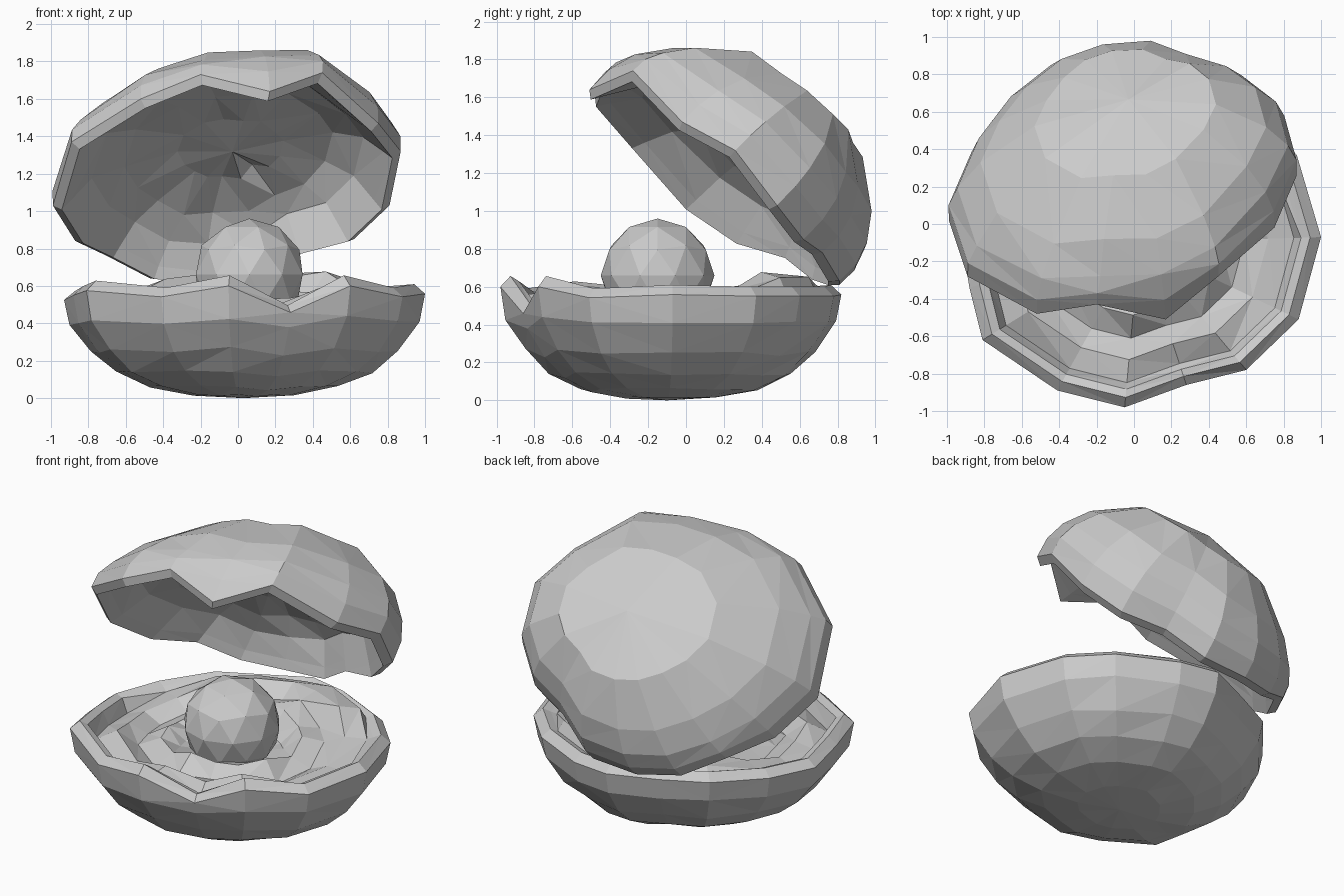
import bpy, bmesh, random
from mathutils import Vector

random.seed(4)
cube = bpy.data.objects.get("Cube")
if cube:
    bpy.data.objects.remove(cube)

GREY = (0.6, 0.6, 0.6, 1)
mat = bpy.data.materials.new("pale_grey")
mat.use_nodes = True
mat.diffuse_color = GREY
mat.node_tree.nodes["Principled BSDF"].inputs["Base Color"].default_value = GREY


def finish(bm, name):
    """Turn a bmesh into a flat shaded object."""
    bmesh.ops.recalc_face_normals(bm, faces=bm.faces)
    mesh = bpy.data.meshes.new(name)
    bm.to_mesh(mesh)
    bm.free()
    mesh.materials.append(mat)
    obj = bpy.data.objects.new(name, mesh)
    bpy.context.collection.objects.link(obj)
    return obj


def shell(name, rim, centre, normal, axis, rings, poles, lift=0.0):
    """Loft a closed bowl: rings are (scale, depth along axis, jitter)."""
    bm = bmesh.new()
    c, n, a = Vector(centre), Vector(normal).normalized(), Vector(axis).normalized()
    loops = []
    for scale, depth, jitter in rings:
        # the lip's waves fade out away from the rim
        fade = min(1, max(0.2, 1 - depth / 0.3))
        loop = []
        for p in rim:
            r = Vector(p) - c
            wave = n * r.dot(n)
            q = c + (r - wave) * scale + wave * scale * fade + a * depth
            q += n * random.uniform(-jitter, jitter)
            if jitter > 0.02:
                # soft flesh rises towards the hinge
                q.z += lift * min(1, max(0, (q.y - 0.1) / 0.3))
            loop.append(bm.verts.new(q))
        loops.append(loop)
    count = len(rim)
    for lo, hi in zip(loops, loops[1:]):
        for i in range(count):
            j = (i + 1) % count
            bm.faces.new((lo[i], lo[j], hi[j], hi[i]))
    for loop, depth in ((loops[0], poles[0]), (loops[-1], poles[1])):
        tip = bm.verts.new(c + a * depth)
        for i in range(count):
            bm.faces.new((loop[i], loop[(i + 1) % count], tip))
    bmesh.ops.triangulate(bm, faces=bm.faces, quad_method="SHORT_EDGE")
    return finish(bm, name)


# Lower shell with its wavy lip and folded inside
lower_rim = [
    (-0.05, -0.98, 0.66), (0.28, -0.86, 0.49), (0.6, -0.78, 0.66),
    (0.88, -0.51, 0.59), (1.0, -0.07, 0.61), (0.87, 0.37, 0.6),
    (0.65, 0.6, 0.6), (0.28, 0.78, 0.6), (0.02, 0.82, 0.61),
    (-0.28, 0.69, 0.6), (-0.56, 0.55, 0.6), (-0.8, 0.26, 0.58),
    (-0.93, -0.04, 0.57), (-0.88, -0.34, 0.6), (-0.81, -0.62, 0.63),
    (-0.41, -0.89, 0.59),
]
lower_rings = [
    (0.28, 0.585, 0), (0.52, 0.54, 0.01), (0.71, 0.46, 0.01),
    (0.85, 0.35, 0.015), (0.97, 0.19, 0.01), (1, 0.05, 0), (0.94, 0, 0),
    (0.89, 0.02, 0), (0.85, 0.1, 0.025), (0.71, 0.06, 0.025),
    (0.58, 0.12, 0.03), (0.44, 0.06, 0.03), (0.32, 0.12, 0.02),
]
shell("lower_shell", lower_rim, (0.03, -0.1, 0.6), (0, 0, -1), (0, 0, -1),
      lower_rings, (0.6, 0.17), lift=0.13)

# Upper shell, tilted open about the hinge
upper_rim = [
    (-0.2, -0.43, 1.73), (0.17, -0.51, 1.64), (0.45, -0.28, 1.74),
    (0.75, -0.02, 1.47), (0.87, 0.26, 1.32), (0.81, 0.48, 1.03),
    (0.62, 0.62, 0.85), (0.35, 0.72, 0.78), (0.12, 0.81, 0.63),
    (-0.2, 0.81, 0.61), (-0.47, 0.72, 0.64), (-0.7, 0.57, 0.76),
    (-0.87, 0.3, 0.84), (-0.99, 0.02, 1.03), (-0.89, -0.28, 1.37),
    (-0.52, -0.48, 1.6),
]
upper_rings = [
    (0.52, 0.57, 0.01), (0.82, 0.37, 0.01), (0.95, 0.22, 0.01),
    (1, 0.11, 0), (1, 0, 0), (0.95, -0.04, 0), (0.9, 0.02, 0),
    (0.78, 0.15, 0.015), (0.6, 0.22, 0.02), (0.3, 0.26, 0.03),
]
shell("upper_shell", upper_rim, (-0.03, 0.2, 1.15), (-0.2, 0.63, 0.77),
      (0, 0.72, 0.7), upper_rings, (0.65, 0.24))

# Faceted pearl resting in the lower shell
bm = bmesh.new()
bmesh.ops.create_icosphere(bm, subdivisions=2, radius=0.3)
pearl = finish(bm, "pearl")
pearl.location = (0.06, -0.15, 0.66)
